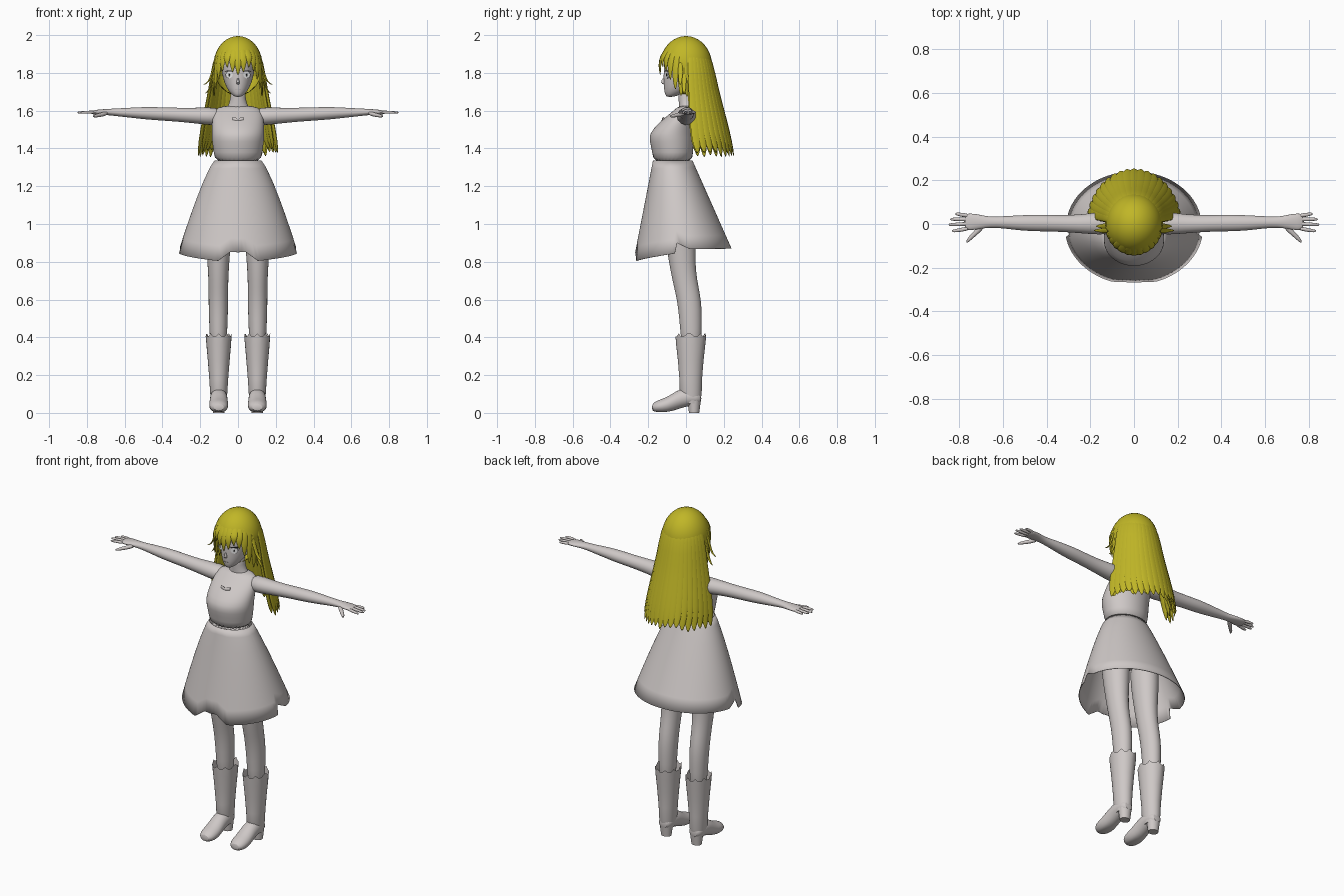
import bpy, bmesh, math, random
from mathutils import Vector

random.seed(4)
cube = bpy.data.objects.get("Cube")
if cube:
    bpy.data.objects.remove(cube)


def material(name, rgb):
    m = bpy.data.materials.new(name)
    m.use_nodes = True
    m.diffuse_color = (*rgb, 1)
    b = m.node_tree.nodes["Principled BSDF"]
    b.inputs["Base Color"].default_value = (*rgb, 1)
    b.inputs["Roughness"].default_value = 0.7
    return m


PALE = material("pale grey", (0.62, 0.58, 0.57))
HAIR = material("golden yellow", (0.53, 0.47, 0.02))
WHITE = material("eye white", (0.8, 0.8, 0.8))
DARK = material("lash black", (0.02, 0.02, 0.02))
X, Y, Z = Vector((1, 0, 0)), Vector((0, 1, 0)), Vector((0, 0, 1))
SIDES = (("left", 1), ("right", -1))


def finish(name, bm, mat, sub=0, angle=50):
    bmesh.ops.recalc_face_normals(bm, faces=bm.faces)
    me = bpy.data.meshes.new(name)
    bm.to_mesh(me)
    bm.free()
    me.materials.append(mat)
    me.shade_smooth()
    me.set_sharp_from_angle(angle=math.radians(angle))
    ob = bpy.data.objects.new(name, me)
    bpy.context.scene.collection.objects.link(ob)
    if sub:
        ob.modifiers.new("smooth", "SUBSURF").levels = sub
        ob.modifiers["smooth"].render_levels = sub
    return ob


def bridge(bm, rings, start=True, end=True):
    n = len(rings[0])
    for a, b in zip(rings, rings[1:]):
        for i in range(n):
            bm.faces.new((a[i], a[(i + 1) % n], b[(i + 1) % n], b[i]))
    if start:
        bm.faces.new(rings[0])
    if end:
        bm.faces.new(rings[-1])


def loft(name, rings, u=X, v=Y, mat=PALE, segs=20, start=True, end=True, sub=1, tweak=None):
    """Skin elliptical rings (x, y, z, radius along u, radius along v)."""
    bm = bmesh.new()
    out = []
    for k, (x, y, z, ru, rv) in enumerate(rings):
        ring = []
        for i in range(segs):
            a = math.tau * i / segs
            p = Vector((x, y, z)) + u * ru * math.cos(a) + v * rv * math.sin(a)
            ring.append(bm.verts.new(tweak(p, k, i) if tweak else p))
        out.append(ring)
    bridge(bm, out, start, end)
    return finish(name, bm, mat, sub)


def strand(name, pts, widths, center, thick=0.35):
    """Flattened, tapered lock of hair facing away from a vertical axis."""
    bm = bmesh.new()
    rings = []
    for i, p in enumerate(pts):
        t = (pts[min(i + 1, len(pts) - 1)] - pts[max(i - 1, 0)]).normalized()
        out = p - center
        out = (out - t * out.dot(t)).normalized()
        side = t.cross(out)
        w = widths[i]
        rings.append([bm.verts.new(p + side * w * math.cos(a) + out * w * thick * math.sin(a))
                      for a in (math.tau * j / 8 for j in range(8))])
    bridge(bm, rings)
    return finish(name, bm, HAIR, 1)


# Torso, hips, neck and head
loft("bodice", [(0, -.07, 1.32, .124, .104), (0, -.07, 1.38, .128, .108), (0, -.076, 1.44, .139, .118),
                (0, -.076, 1.48, .14, .118), (0, -.05, 1.53, .138, .1), (0, -.025, 1.57, .135, .078),
                (0, -.002, 1.605, .125, .058), (0, .005, 1.628, .085, .042)], segs=28)
loft("hips", [(0, -.04, 1.05, .08, .07), (0, -.04, 1.12, .15, .11), (0, -.06, 1.25, .14, .11),
              (0, -.07, 1.34, .115, .095)])
loft("neck", [(0, .005, 1.59, .08, .045), (0, .005, 1.625, .052, .042), (0, .0, 1.66, .04, .04),
              (0, -.005, 1.74, .04, .042)])
loft("head", [(0, -.085, 1.672, .014, .016), (0, -.07, 1.685, .035, .042), (0, -.038, 1.72, .062, .08),
              (0, -.012, 1.77, .08, .108), (0, 0, 1.83, .092, .118), (0, 0, 1.9, .092, .115),
              (0, .01, 1.96, .06, .08)], segs=24)
loft("nose", [(0, -.105, 1.738, .012, .01), (0, -.125, 1.745, .009, .014), (0, -.115, 1.775, .005, .008)], segs=10)
loft("mouth", [(0, -.113, 1.711, .012, .004), (0, -.113, 1.715, .014, .005)], segs=10, sub=0)


# Eyes with upper lashes
for side, s in SIDES:
    yaw = s * 0.42
    u = Vector((math.cos(yaw), math.sin(yaw), 0))
    out = Vector((math.sin(yaw), -math.cos(yaw), 0))
    c = Vector((s * .046, -.101, 1.79))
    for part, mat, push, w, h, dz in (("eye", WHITE, .002, .021, .019, 0), ("pupil", DARK, .004, .004, .008, 0),
                                      ("lash", DARK, .004, .023, .003, .019)):
        p = c + out * push + Z * dz
        q = p - out * .009
        loft(f"{side}_{part}", [(*q, w, h), (*p, w, h)], u, Z, mat, 14, sub=0)

# Chest bow
for side, s in SIDES:
    loft(f"{side}_bow_loop", [(0, -.124, 1.55, .005, .006), (s * .015, -.122, 1.553, .005, .013),
                              (s * .03, -.118, 1.555, .004, .012)], Y, Z, segs=8, sub=0)
    loft(f"{side}_bow_tail", [(0, -.126, 1.55, .004, .004), (s * .008, -.138, 1.527, .005, .004)], segs=8, sub=0)


# Skirt with a notched hem
HEM = [(0, .85), (.12, .855), (.33, .805), (.95, .828), (1.38, .845), (1.44, .9), (1.7, .868), (3.2, .872)]


def hem(a):
    for (a0, z0), (a1, z1) in zip(HEM, HEM[1:]):
        if a <= a1:
            return z0 + (z1 - z0) * (a - a0) / (a1 - a0)
    return HEM[-1][1]


bm = bmesh.new()
rows = []
for t in (0, .08, .25, .45, .65, .85, 1):
    row = []
    for i in range(96):
        a = math.tau * i / 96
        low = hem(min(a, math.tau - a))
        z = 1.335 + (low - 1.335) * t
        f = (1.335 - z) / .48
        fx = .125 + .19 * f ** .8
        fy = .105 + .153 * f
        row.append(bm.verts.new((fx * math.sin(a), -.07 + .06 * f - fy * math.cos(a), z)))
    rows.append(row)
bridge(bm, rows, False, False)
skirt = finish("skirt", bm, PALE)
skirt.modifiers.new("cloth", "SOLIDIFY").thickness = .004

# Limbs, hands and boots
for side, s in SIDES:
    arm = [(.08, .005, 1.567, .052, .048), (.16, .003, 1.571, .053, .047), (.25, 0, 1.575, .042, .04),
           (.35, .003, 1.58, .038, .036), (.45, .005, 1.585, .039, .035), (.52, .005, 1.588, .035, .031),
           (.6, .008, 1.59, .028, .024), (.66, .008, 1.592, .024, .019), (.7, .01, 1.593, .032, .016),
           (.75, .01, 1.592, .04, .013), (.78, .01, 1.59, .037, .009)]
    loft(f"{side}_arm", [(s * x, *r) for x, *r in arm], Y, Z)
    for name, y, tip_y, length in (("index", -.02, -.032, .835), ("middle", .001, -.003, .85),
                                   ("ring", .021, .022, .843), ("little", .038, .046, .82)):
        loft(f"{side}_{name}_finger", [(s * .755, y, 1.592, .01, .009), (s * .79, (y + tip_y) / 2, 1.592, .01, .009),
                                       (s * (length - .01), tip_y, 1.59, .008, .007),
                                       (s * length, tip_y, 1.59, .004, .004)], Y, Z, segs=8)
    loft(f"{side}_thumb", [(s * .69, -.005, 1.588, .016, .013), (s * .725, -.04, 1.578, .012, .012),
                           (s * .755, -.068, 1.572, .01, .009), (s * .768, -.085, 1.57, .005, .005)],
         Vector((s * .5, .85, 0)).normalized(), Z, segs=10)
    leg = [(.3, .03, .042, .05), (.45, .026, .048, .058), (.55, .022, .052, .063), (.63, .01, .052, .065),
           (.7, -.006, .053, .066), (.8, -.022, .058, .07), (.95, -.03, .072, .085), (1.15, -.04, .08, .095)]
    loft(f"{side}_leg", [(s * .104, y, z, a, b) for z, y, a, b in leg])
    shaft = [(.05, .03, .038, .042), (.1, .025, .045, .058), (.18, .025, .05, .06), (.28, .025, .058, .068),
             (.36, .025, .065, .077), (.405, .025, .069, .082)]
    # Jagged boot top
    loft(f"{side}_boot_shaft", [(s * .102, y, z, a, b) for z, y, a, b in shaft], end=False, sub=0, segs=28,
         tweak=lambda p, k, i: p + Z * (.016 if k == 5 and i % 3 == 0 else 0))
    foot = [(.082, .075, .025, .025), (.055, .08, .043, .042), (0, .085, .046, .05), (-.05, .067, .047, .052),
            (-.1, .04, .052, .042), (-.15, .034, .05, .034), (-.182, .028, .028, .02)]
    loft(f"{side}_boot_foot", [(s * .102, y, z, a, b) for y, z, a, b in foot], X, Z,
         tweak=lambda p, k, i: Vector((p.x, p.y, max(p.z, .004))))
    loft(f"{side}_boot_heel", [(s * .102, .043, 0, .03, .027), (s * .102, .043, .07, .038, .036)], sub=0)

# Hair cap, opened over the face
bm = bmesh.new()
bmesh.ops.create_uvsphere(bm, u_segments=32, v_segments=20, radius=1)
for v in bm.verts:
    v.co = Vector((v.co.x * .13, v.co.y * .138, v.co.z * .157 + 1.838))
face_opening = [f for f in bm.faces if f.calc_center_median().y < -.03 and f.calc_center_median().z < 1.88]
bmesh.ops.delete(bm, geom=face_opening, context="FACES")
finish("hair_cap", bm, HAIR)


def hair_path(profile, a, scale=1):
    return [Vector((rx * scale * math.sin(a), ry * scale * math.cos(a), z)) for z, rx, ry in profile]


# Long back hair in two overlapping layers
for layer, count, scale in (("outer", 19, 1), ("inner", 16, .9)):
    for i in range(count):
        a = math.radians(-76 + 152 * i / (count - 1))
        tip = 1.345 + random.uniform(0, .035) + (.02 if scale < 1 else 0)
        profile = [(1.985, .03, .03), (1.95, .092, .095), (1.86, .132, .137), (1.72, .148, .162),
                   (1.56, .182, .205), (1.43, .207, .238), (tip, .218, .255)]
        strand(f"{layer}_back_lock_{i}", hair_path(profile, a, scale), [.01, .018, .026, .03, .034, .031, .004],
               Vector((0, 0, 1.6)), .3)

# Fringe and face-framing locks, mirrored about the centre
FRINGE = [(0, 1.785), (13, 1.8), (27, 1.825), (40, 1.805), (53, 1.76), (66, 1.71), (79, 1.675), (92, 1.67)]
for side, s in SIDES:
    for i, (deg, tip) in enumerate(FRINGE):
        if deg == 0 and s < 0:
            continue
        a = math.pi - s * math.radians(deg)
        profile = [(1.988, .025, .03), (1.95, .088, .09), (1.885, .124, .135), (tip + .05, .131, .142),
                   (tip, .126, .136)]
        strand(f"{side}_fringe_lock_{i}", hair_path(profile, a), [.01, .018, .024, .018, .002],
               Vector((0, 0, 1.8)), .35)
    # Flyaway wisps
    for i, (x, y, z) in enumerate(((.187, -.03, 1.735), (.175, -.01, 1.69))):
        pts = [Vector((s * .12, y, z + .13)), Vector((s * .138, y, z + .06)),
               Vector((s * .155, y, z + .015)), Vector((s * x, y, z))]
        strand(f"{side}_wisp_{i}", pts, [.012, .014, .01, .002], Vector((0, 0, 1.75)), .4)
